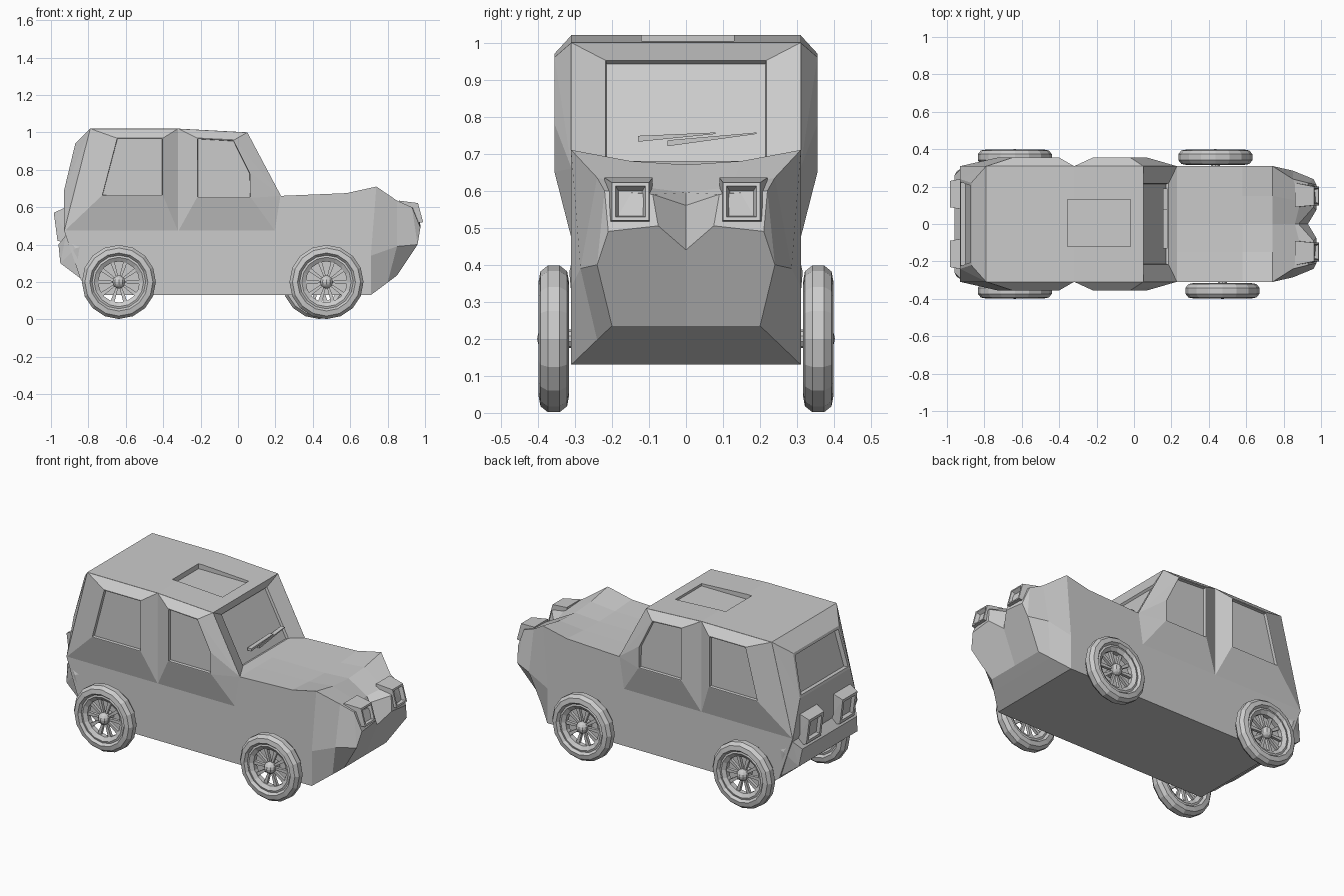
import bpy, bmesh
from math import pi, cos, sin
from mathutils import Vector, Matrix

if "Cube" in bpy.data.objects:
    bpy.data.objects.remove(bpy.data.objects["Cube"])


def finish(name, bm):
    bmesh.ops.recalc_face_normals(bm, faces=bm.faces)
    me = bpy.data.meshes.new(name)
    bm.to_mesh(me)
    bm.free()
    ob = bpy.data.objects.new(name, me)
    bpy.context.collection.objects.link(ob)
    return ob


def solid(name, pts, facing=None, insets=(), squeeze=1.0):
    """Convex solid; the face looking along `facing` gets recessed panels."""
    bm = bmesh.new()
    vs = [bm.verts.new(p) for p in pts]
    bmesh.ops.convex_hull(bm, input=vs)
    bmesh.ops.dissolve_limit(bm, angle_limit=0.02, verts=bm.verts, edges=bm.edges)
    bmesh.ops.recalc_face_normals(bm, faces=bm.faces)
    if facing:
        f = max(bm.faces, key=lambda f: f.normal.dot(Vector(facing).normalized()))
        for i, (t, d) in enumerate(insets):
            bmesh.ops.inset_individual(bm, faces=[f], thickness=t, depth=d)
            if i == 0:
                for v in f.verts:
                    v.co.y *= squeeze
    return finish(name, bm)


def both(pts):
    return [(x, s * y, z) for x, y, z in pts for s in (1, -1)]


def box_pts(x0, x1, y0, y1, z0, z1):
    return [(x, y, z) for x in (x0, x1) for y in (y0, y1) for z in (z0, z1)]


def loft(name, rows):
    bm = bmesh.new()
    g = [[bm.verts.new(p) for p in r] for r in rows]
    for a, b in zip(g, g[1:]):
        for k in range(len(a) - 1):
            bm.faces.new((a[k], a[k + 1], b[k + 1], b[k]))
    bm.faces.new(g[0])
    bm.faces.new(g[-1])
    bmesh.ops.remove_doubles(bm, verts=bm.verts, dist=0.0005)
    geom = bm.verts[:] + bm.edges[:] + bm.faces[:]
    bmesh.ops.mirror(bm, geom=geom, axis='Y', merge_dist=0.001)
    # remove centre-line walls left by the end caps
    wall = [f for f in bm.faces if all(abs(v.co.y) < 1e-4 for v in f.verts)]
    bmesh.ops.delete(bm, geom=wall, context='FACES')
    return finish(name, bm)


# Lower body, hood and nose: half sections from top centre to bottom centre
def section(x, centre, mid, edge):
    return [(x, 0, centre), (x, .15, mid), (x, .31, edge),
            (min(x, .71), .31, .34), (min(x, .71), .31, .13), (min(x, .71), 0, .13)]


loft("lower_body", [
    section(-.74, .6, .6, .6),
    section(.22, .66, .66, .66),
    section(.58, .66, .665, .675),
    section(.74, .67, .68, .71),
    [(.86, 0, .595), (.89, .12, .61), (.85, .24, .635), (.85, .285, .39), (.80, .24, .197), (.80, 0, .197)],
    [(.88, 0, .56), (.96, .09, .59), (.93, .22, .60), (.96, .24, .40), (.85, .20, .235), (.85, 0, .235)],
    [(.93, 0, .44), (.975, .075, .505), (.975, .21, .49), (.96, .24, .40), (.85, .20, .235), (.85, 0, .235)],
])

# Cabin core with recessed windscreen
cabin = solid("cabin", both([(x, .31, z) for x, z in (
    (-.79, 1.02), (-.32, 1.02), (.05, 1.0), (.23, .66), (.20, .47), (-.93, .47))]),
    facing=(1, 0, .5), insets=((.055, -.03), (.004, -.015)), squeeze=.8)

# Sunroof recess
cutter = solid("sunroof_cutter", box_pts(-.355, -.02, -.12, .13, .99, 1.1))
cutter.hide_render = True
cutter.hide_viewport = True
cutter.display_type = 'WIRE'
cut = cabin.modifiers.new("sunroof", 'BOOLEAN')
cut.object = cutter
cut.operation = 'DIFFERENCE'
cut.solver = 'EXACT'

# Bulged side panels with windows
panels = {
    "rear_side": (((-.79, 1.02), (-.32, 1.02), (-.32, .47), (-.93, .47)),
                  ((-.65, .97), (-.40, .97), (-.40, .66), (-.73, .66))),
    "front_door": (((-.32, 1.02), (.05, 1.0), (.23, .66), (.20, .47), (-.32, .47)),
                   ((-.22, .97), (-.02, .96), (.07, .78), (.07, .65), (-.22, .65))),
}
for label, (inner, outer) in panels.items():
    for s, side in ((-1, "right"), (1, "left")):
        pts = [(x, s * .309, z) for x, z in inner] + [(x, s * .355, z) for x, z in outer]
        solid(f"{label}_{side}", pts, (0, s, 0), ((.006, 0), (.002, -.018)))

# Tailgate with rear window
solid("tailgate", both([(-.79, .31, 1.02), (-.93, .31, .47), (-.87, .22, .94),
                        (-.93, .24, .69), (-.90, .24, .59)]),
      (-1, 0, .25), ((.022, 0), (.006, -.025)))

# Rear lower body and bumper
solid("rear_lower_body", both([(-.72, .31, .13), (-.84, .31, .21), (-.88, .31, .36),
                               (-.93, .31, .475), (-.70, .31, .475)]))
solid("rear_bumper", both([(-.83, .30, .21), (-.95, .28, .30), (-.96, .26, .40),
                           (-.87, .315, .38), (-.92, .30, .45), (-.80, .30, .40)]))

# Head lamps and tail lamps
for s, side in ((-1, "right"), (1, "left")):
    head = [(.86, y, z) for y in (.09, .22) for z in (.50, .635)]
    head += [(x, y, z) for y in (.10, .20) for x, z in ((.962, .622), (.99, .52))]
    solid(f"headlight_{side}", [(x, s * y, z) for x, y, z in head],
          (1, 0, .3), ((.014, 0), (.012, -.022)))
    tail = [(-.88, y, z) for y in (.07, .25) for z in (.40, .60)]
    tail += [(x, y, z) for y in (.09, .23) for x, z in ((-.985, .57), (-.965, .42))]
    tail += [(-.93, y, .595) for y in (.08, .24)]
    solid(f"tail_light_{side}", [(x, s * y, z) for x, y, z in tail],
          (-1, 0, 0), ((.025, 0), (.01, -.018)))

# Windscreen wipers
for i, (y0, z0, y1, z1) in enumerate(((-.13, .74, .08, .755), (-.05, .728, .19, .755))):
    solid(f"wiper_{i + 1}", [(.18 + dx, y, z + dz) for y, z, h in ((y0, z0, .008), (y1, z1, .002))
                             for dx in (-.025, 0) for dz in (-h, h)])


# Wheels: lathed tyre and rim, spokes, ball hub and axle stub
def lathe(bm, prof, n):
    rings = [[bm.verts.new((r * cos(2 * pi * i / n), y, r * sin(2 * pi * i / n)))
              for r, y in prof] for i in range(n)]
    m = len(prof)
    for i in range(n):
        a, b = rings[i], rings[(i + 1) % n]
        for k in range(m):
            bm.faces.new((a[k], a[(k + 1) % m], b[(k + 1) % m], b[k]))


def wheel(name, x, s):
    bm = bmesh.new()
    lathe(bm, [(.198, -.016), (.198, .016), (.182, .036), (.155, .041), (.143, .026),
               (.143, -.026), (.155, -.041), (.182, -.036)], 16)
    lathe(bm, [(.146, -.024), (.146, .024), (.132, .028), (.110, .014), (.110, -.014), (.132, -.028)], 16)
    for i in range(10):
        m = Matrix.Rotation(2 * pi * i / 10, 4, 'Y') @ Matrix.Translation((.07, 0, 0))
        spoke = bmesh.ops.create_cube(bm, size=1, matrix=m @ Matrix.Diagonal((.095, .018, .022, 1)))
        inv = m.inverted()
        for v in spoke["verts"]:        # taper towards the hub
            p = inv @ v.co
            if p.x < 0:
                p.z *= .5
                v.co = m @ p
    bmesh.ops.create_uvsphere(bm, u_segments=10, v_segments=8, radius=.035,
                              matrix=Matrix.Translation((0, s * .01, 0)))
    bmesh.ops.create_cone(bm, cap_ends=True, segments=10, radius1=.025, radius2=.025, depth=.08,
                          matrix=Matrix.Translation((0, -s * .04, 0)) @ Matrix.Rotation(pi / 2, 4, 'X'))
    ob = finish(name, bm)
    ob.location = (x, s * .357, .2)


wheel("rear_wheel_right", -.637, -1)
wheel("rear_wheel_left", -.637, 1)
wheel("front_wheel_right", .473, -1)
wheel("front_wheel_left", .435, 1)
